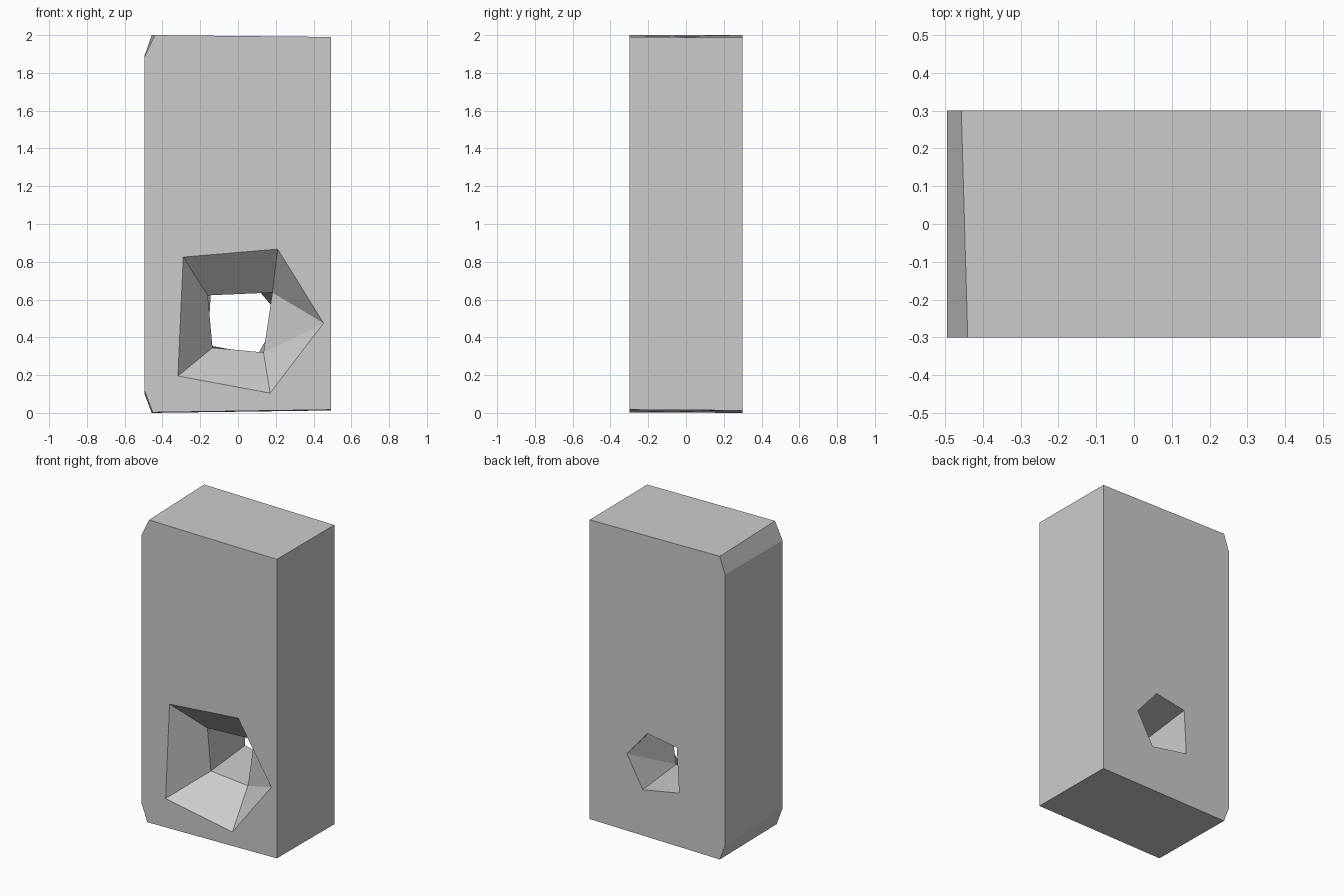
import bpy, bmesh

if "Cube" in bpy.data.objects:
    bpy.data.objects.remove(bpy.data.objects["Cube"])

HALF = 0.3
bm = bmesh.new()


def ring(points, y):
    return [bm.verts.new((x, y, z)) for x, z in points]


def edge_loop(verts):
    out = []
    for a, b in zip(verts, verts[1:] + verts[:1]):
        out.append(bm.edges.get((a, b)) or bm.edges.new((a, b)))
    return out


# Block outline, front and back, with two clipped left corners
front = ring([(-0.495, 0.12), (-0.452, 0.003), (0.493, 0.017), (0.493, 1.99),
              (-0.44, 2.0), (-0.495, 1.885)], -HALF)
back = ring([(-0.495, 0.10), (-0.457, 0.0), (0.493, 0.013), (0.493, 1.987),
             (-0.457, 2.0), (-0.495, 1.89)], HALF)
for i in range(6):
    j = (i + 1) % 6
    bm.faces.new((front[i], front[j], back[j], back[i]))

# Hole: wide front opening, narrow throat, small back opening
mouth = ring([(-0.29, 0.825), (0.21, 0.867), (0.453, 0.475),
              (0.17, 0.105), (-0.318, 0.195)], -HALF)
throat = ring([(-0.16, 0.622), (0.182, 0.637), (0.135, 0.32), (-0.135, 0.345)], -0.09)
exit_ = ring([(-0.143, 0.653), (0.073, 0.69), (0.221, 0.517),
              (0.105, 0.31), (-0.16, 0.358)], HALF)
A, B, C, D = throat
for p in (mouth, exit_):
    for f in ((p[0], p[1], B, A), (p[1], p[2], B), (p[2], C, B),
              (p[2], p[3], C), (p[3], p[4], D, C), (p[4], p[0], A, D)):
        bm.faces.new(f)

# Front and back walls filled around the openings
for outer, inner, n in ((front, mouth, -1), (back, exit_, 1)):
    bmesh.ops.triangle_fill(bm, edges=edge_loop(outer) + edge_loop(inner),
                            use_beauty=True, normal=(0, n, 0))

bmesh.ops.recalc_face_normals(bm, faces=bm.faces[:])
mesh = bpy.data.meshes.new("pierced_block")
bm.to_mesh(mesh)
bm.free()
obj = bpy.data.objects.new("pierced_block", mesh)
bpy.context.collection.objects.link(obj)
